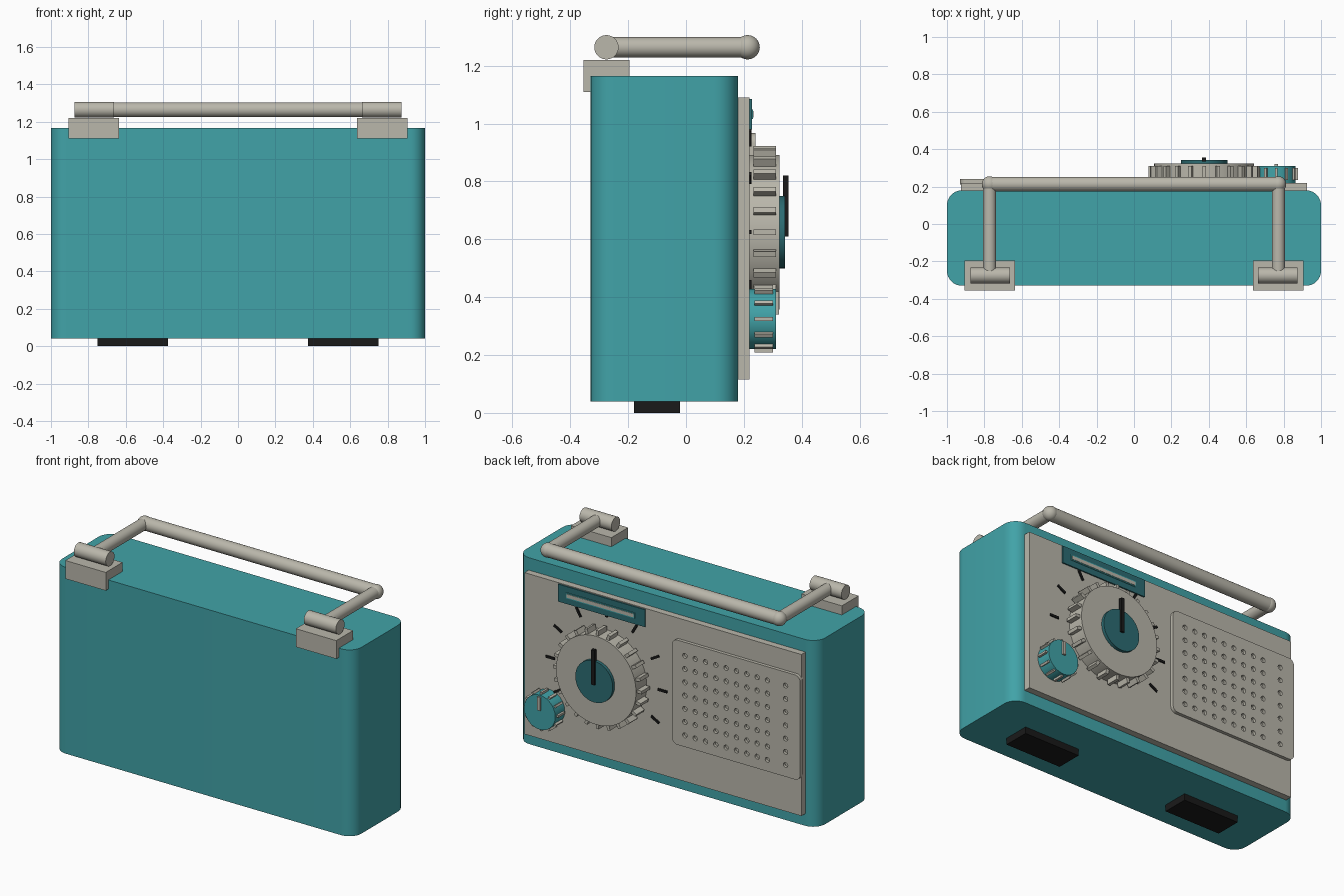
import bpy, bmesh, math
from mathutils import Matrix, Vector

cube = bpy.data.objects.get("Cube")
if cube:
    bpy.data.objects.remove(cube, do_unlink=True)


def material(name, rgb):
    m = bpy.data.materials.new(name)
    m.use_nodes = True
    col = (*rgb, 1.0)
    m.diffuse_color = col
    bsdf = next(n for n in m.node_tree.nodes if n.type == 'BSDF_PRINCIPLED')
    bsdf.inputs["Base Color"].default_value = col
    return m


TEAL = material("teal", (0.053, 0.366, 0.392))
DARK_TEAL = material("dark teal", (0.025, 0.15, 0.17))
BEIGE = material("beige", (0.491, 0.474, 0.407))
BLACK = material("black", (0.01, 0.01, 0.01))


def finish(name, bm, mat, smooth=False):
    me = bpy.data.meshes.new(name)
    bmesh.ops.recalc_face_normals(bm, faces=bm.faces)
    bm.to_mesh(me)
    bm.free()
    me.materials.append(mat)
    ob = bpy.data.objects.new(name, me)
    bpy.context.collection.objects.link(ob)
    if smooth:
        bpy.ops.object.select_all(action='DESELECT')
        ob.select_set(True)
        bpy.context.view_layer.objects.active = ob
        bpy.ops.object.shade_smooth_by_angle(angle=math.radians(35))
    return ob


def add_box(bm, lo, hi, rot=Matrix.Identity(4)):
    lo, hi = Vector(lo), Vector(hi)
    mat = rot @ Matrix.Translation((lo + hi) / 2) @ Matrix.Diagonal((*(hi - lo), 1))
    bmesh.ops.create_cube(bm, size=1, matrix=mat)


def box(name, lo, hi, mat, radius=0, axis=2):
    """Box between two corners; edges along the axis can be rounded."""
    bm = bmesh.new()
    add_box(bm, lo, hi)
    if radius:
        edges = [e for e in bm.edges
                 if abs((e.verts[0].co - e.verts[1].co).normalized()[axis]) > 0.9]
        bmesh.ops.bevel(bm, geom=edges, offset=radius, segments=8,
                        profile=0.5, affect='EDGES')
    return finish(name, bm, mat, bool(radius))


def add_rod(bm, a, b, r, sides=32):
    a, b = Vector(a), Vector(b)
    rot = (b - a).to_track_quat('Z', 'Y').to_matrix().to_4x4()
    bmesh.ops.create_cone(bm, cap_ends=True, segments=sides, radius1=r, radius2=r,
                          depth=(b - a).length,
                          matrix=Matrix.Translation((a + b) / 2) @ rot)


def rod(name, a, b, r, mat, sides=32):
    bm = bmesh.new()
    add_rod(bm, a, b, r, sides)
    return finish(name, bm, mat, True)


def radial_boxes(name, cx, cz, angles, r0, r1, width, y0, y1, mat):
    """Ring of small bars pointing outward from an axis along y."""
    bm = bmesh.new()
    for a in angles:
        rot = Matrix.Translation((cx, 0, cz)) @ Matrix.Rotation(math.radians(-a), 4, 'Y')
        add_box(bm, (r0, y0, -width / 2), (r1, y1, width / 2), rot)
    return finish(name, bm, mat)


# Case, feet and control panel
box("case", (-1, -0.33, 0.04), (1, 0.18, 1.165), TEAL, 0.08)
for side, s in (("left", 1), ("right", -1)):
    xs = sorted((s * 0.375, s * 0.75))
    box(side + "_foot", (xs[0], -0.18, 0), (xs[1], -0.02, 0.04), BLACK)
box("control_panel", (-0.925, 0.18, 0.115), (0.925, 0.22, 1.09), BEIGE)

# Carrying handle with its brackets
HZ, HX, FRONT, BACK = 1.264, 0.772, -0.275, 0.213
for side, s in (("left", 1), ("right", -1)):
    xs = sorted((s * 0.635, s * 0.905))
    box(side + "_handle_bracket", (xs[0], -0.355, 1.11), (xs[1], -0.195, 1.22), BEIGE)
    rod(side + "_handle_hinge", (s * 0.662, FRONT, HZ), (s * 0.875, FRONT, HZ), 0.042, BEIGE)
    rod(side + "_handle_arm", (s * HX, FRONT, HZ), (s * HX, BACK, HZ), 0.035, BEIGE)
    bm = bmesh.new()
    bmesh.ops.create_uvsphere(bm, u_segments=32, v_segments=16, radius=0.042,
                              matrix=Matrix.Translation((s * HX, BACK, HZ)))
    finish(side + "_handle_corner", bm, BEIGE, True)
rod("handle_bar", (-HX, BACK, HZ), (HX, BACK, HZ), 0.0395, BEIGE)

# Large tuning dial with ridges, hub, pointer and scale marks
DX, DZ = 0.375, 0.625
rod("tuning_dial", (DX, 0.21, DZ), (DX, 0.323, DZ), 0.267, BEIGE, 64)
radial_boxes("tuning_dial_ridges", DX, DZ, range(0, 360, 15),
             0.25, 0.297, 0.019, 0.234, 0.311, BEIGE)
rod("tuning_dial_hub", (DX, 0.32, DZ), (DX, 0.342, DZ), 0.125, DARK_TEAL, 48)
box("tuning_pointer", (DX - 0.011, 0.335, 0.61), (DX + 0.011, 0.355, 0.82), BLACK)
radial_boxes("scale_marks", DX, DZ, range(-30, 211, 30),
             0.345, 0.405, 0.014, 0.218, 0.227, BLACK)

# Small volume knob
KX, KZ = 0.76, 0.325
rod("volume_knob", (KX, 0.21, KZ), (KX, 0.311, KZ), 0.104, TEAL, 48)
radial_boxes("volume_knob_ridges", KX, KZ, range(0, 360, 30),
             0.09, 0.117, 0.013, 0.236, 0.3, BEIGE)
box("volume_pointer", (KX - 0.01, 0.3, 0.34), (KX + 0.01, 0.322, 0.42), BEIGE)

# Frequency display
box("display_plate", (0.115, 0.215, 0.98), (0.695, 0.228, 1.085), DARK_TEAL)
box("display_frame", (0.18, 0.22, 1.016), (0.64, 0.232, 1.049), TEAL)
box("display_strip", (0.187, 0.225, 1.022), (0.633, 0.234, 1.043), BEIGE)

# Speaker grille with drilled holes
grille = box("speaker_grille", (-0.93, 0.21, 0.335), (-0.075, 0.24, 0.967), BEIGE, 0.035, 1)
bm = bmesh.new()
for x in [-0.16 - 0.069 * i for i in range(9)] + [-0.833]:
    for j in range(7):
        z = 0.405 + 0.08 * j
        add_rod(bm, (x, 0.223, z), (x, 0.26, z), 0.015, 12)
cutter = finish("grille_hole_cutter", bm, BEIGE)
cutter.hide_render = True
mod = grille.modifiers.new("holes", 'BOOLEAN')
mod.operation = 'DIFFERENCE'
mod.solver = 'EXACT'
mod.object = cutter
bpy.ops.object.select_all(action='DESELECT')
grille.select_set(True)
bpy.context.view_layer.objects.active = grille
bpy.ops.object.modifier_apply(modifier=mod.name)
bpy.data.objects.remove(cutter, do_unlink=True)
